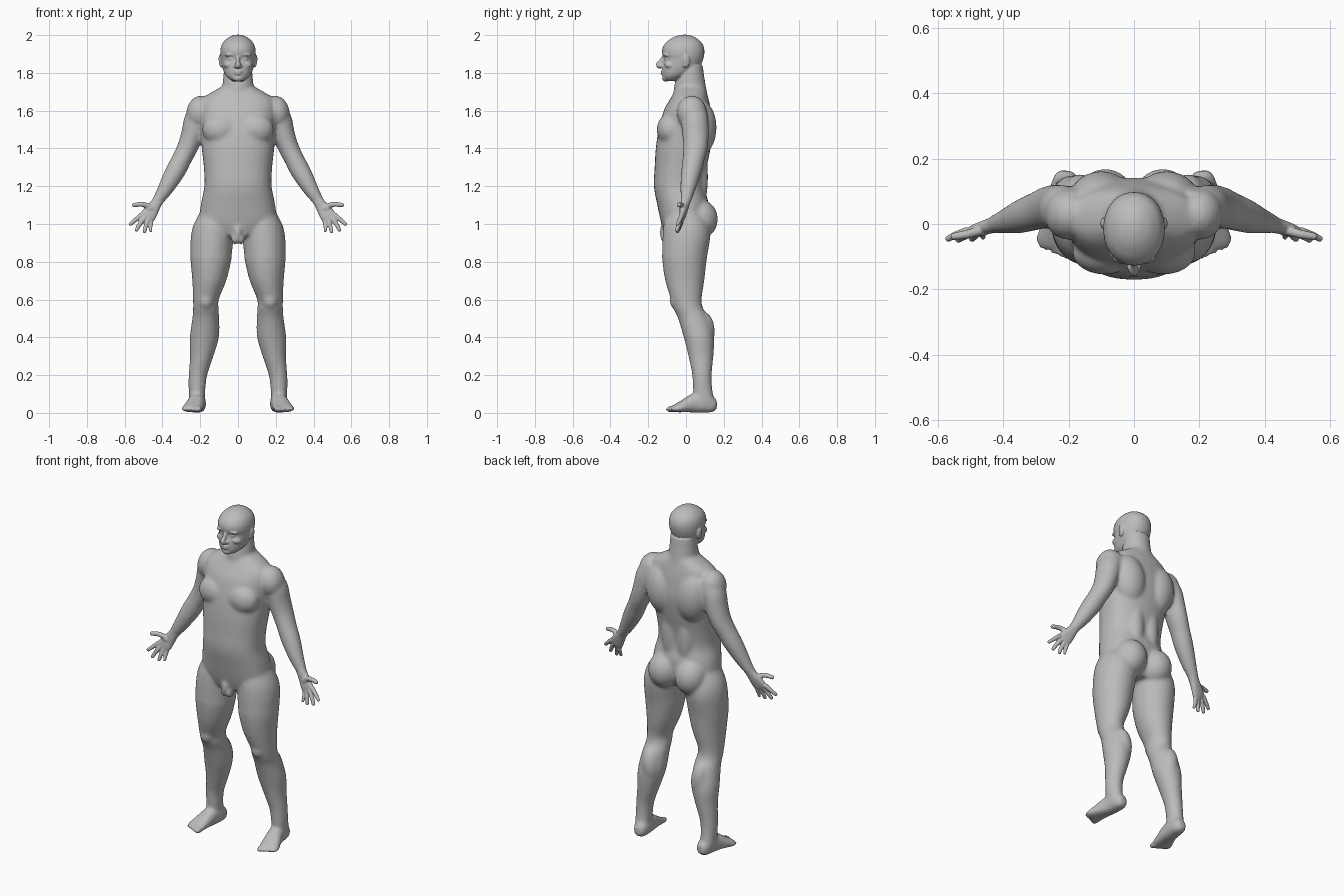
import bpy, bmesh, math
from mathutils import Vector, Matrix

if "Cube" in bpy.data.objects:
    bpy.data.objects.remove(bpy.data.objects["Cube"])

grey = bpy.data.materials.new("plain grey")
grey.use_nodes = True
grey.diffuse_color = (0.5, 0.5, 0.5, 1)
grey.node_tree.nodes["Principled BSDF"].inputs["Base Color"].default_value = (0.5, 0.5, 0.5, 1)


def spline(rows, steps=4):
    """Catmull-Rom interpolation through rows of numbers."""
    out = []
    for i in range(len(rows) - 1):
        p0, p1 = rows[max(i - 1, 0)], rows[i]
        p2, p3 = rows[i + 1], rows[min(i + 2, len(rows) - 1)]
        for k in range(steps):
            t = k / steps
            out.append([0.5 * (2 * b + (c - a) * t + (2 * a - 5 * b + 4 * c - d) * t * t
                               + (3 * b - a - 3 * c + d) * t ** 3)
                        for a, b, c, d in zip(p0, p1, p2, p3)])
    return out + [list(rows[-1])]


def tube(bm, rows, ref=(0, 1, 0), axis=None, power=2.0, sides=32):
    """Closed loft through rows of (x, y, z, half width, half depth)."""
    rows = spline(rows)
    pts = [Vector(r[:3]) for r in rows]
    rings = []
    for i, r in enumerate(rows):
        t = Vector(axis) if axis else pts[min(i + 1, len(pts) - 1)] - pts[max(i - 1, 0)]
        t.normalize()
        a = t.cross(Vector(ref)).normalized()
        b = a.cross(t)
        ring = []
        for k in range(sides):
            c, s = (f(2 * math.pi * k / sides) for f in (math.cos, math.sin))
            c, s = (math.copysign(abs(v) ** (2 / power), v) for v in (c, s))
            ring.append(bm.verts.new(pts[i] + a * c * r[3] + b * s * r[4]))
        rings.append(ring)
    for p, q in zip(rings, rings[1:]):
        for k in range(sides):
            j = (k + 1) % sides
            bm.faces.new((p[k], p[j], q[j], q[k]))
    bm.faces.new(rings[0])
    bm.faces.new(rings[-1])


def column(bm, rows, power=2.0, side=1):
    """Upright loft through rows of (z, centre x, half width, front y, back y)."""
    tube(bm, [(side * cx, (f + b) / 2, z, rx, (b - f) / 2) for z, cx, rx, f, b in rows],
         axis=(0, 0, 1), power=power)


def blob(bm, c, r, tilt=0.0):
    """Ellipsoid, tilted about the y axis."""
    m = Matrix.Translation(c) @ Matrix.Rotation(tilt, 4, 'Y') @ Matrix.Diagonal((*r, 1))
    bmesh.ops.create_uvsphere(bm, u_segments=24, v_segments=16, radius=1, matrix=m)


def pair(bm, c, r, tilt=0.0):
    for s in (1, -1):
        blob(bm, (s * c[0], c[1], c[2]), r, s * tilt)


def mirrored(rows, s):
    return [(s * r[0], *r[1:]) for r in rows]


def finish(name, bm, voxel, rounds):
    """Fuse the overlapping forms into one smooth skin."""
    bmesh.ops.recalc_face_normals(bm, faces=bm.faces)
    me = bpy.data.meshes.new(name)
    bm.to_mesh(me)
    bm.free()
    me.materials.append(grey)
    me.polygons.foreach_set("use_smooth", [True] * len(me.polygons))
    ob = bpy.data.objects.new(name, me)
    bpy.context.collection.objects.link(ob)
    fuse = ob.modifiers.new("fuse", 'REMESH')
    fuse.mode = 'VOXEL'
    fuse.voxel_size = voxel
    fuse.use_smooth_shade = True
    soft = ob.modifiers.new("soften", 'SMOOTH')
    soft.factor = 0.5
    soft.iterations = rounds


# --- Body: torso, neck, legs, feet and arms ---
bm = bmesh.new()
column(bm, [(1.735, 0, .07, -.045, .10), (1.70, 0, .135, -.062, .11), (1.66, 0, .19, -.085, .12),
            (1.6, 0, .2, -.118, .132), (1.5, 0, .198, -.145, .142), (1.4, 0, .192, -.16, .13),
            (1.3, 0, .181, -.166, .11), (1.2, 0, .178, -.17, .10), (1.1, 0, .197, -.152, .12),
            (1.0, 0, .2, -.13, .11), (.94, 0, .13, -.11, .08)], power=2.3)
column(bm, [(1.63, 0, .1, -.07, .12), (1.72, 0, .084, -.064, .107),
            (1.78, 0, .078, -.052, .097), (1.84, 0, .07, -.03, .088)])
pair(bm, (.09, -.085, 1.5), (.1, .07, .085))                 # chest
pair(bm, (.1, .07, 1.51), (.1, .092, .15), .12)              # upper back
pair(bm, (.05, .06, 1.25), (.055, .057, .2))                 # lower back
pair(bm, (.088, .072, 1.025), (.092, .097, .105))            # seat
pair(bm, (.1, .03, 1.665), (.1, .055, .04), .35)             # shoulder slope
pair(bm, (.205, .03, 1.592), (.068, .078, .088), -.2)        # shoulder cap
pair(bm, (.17, -.045, .595), (.042, .042, .05))              # kneecap
pair(bm, (.165, .085, .43), (.055, .068, .11), .08)          # calf
blob(bm, (0, -.108, .955), (.022, .033, .05))                # groin
pair(bm, (.016, -.1, .92), (.02, .032, .03))

leg = [(1.08, .11, .08, -.10, .08), (1.0, .126, .108, -.118, .12), (.93, .136, .114, -.124, .128),
       (.85, .142, .11, -.126, .116), (.8, .144, .107, -.125, .108), (.7, .152, .09, -.11, .097),
       (.6, .17, .068, -.08, .083), (.55, .17, .068, -.065, .092), (.5, .171, .071, -.042, .122),
       (.4, .178, .077, -.012, .148), (.3, .192, .062, .013, .145), (.2, .212, .049, .033, .136),
       (.12, .217, .044, .037, .14), (.05, .217, .041, .045, .155)]
foot = [(.207, .163, .045, .022, .025), (.209, .14, .045, .038, .042), (.213, .09, .05, .043, .049),
        (.22, .04, .05, .045, .05), (.232, -.01, .036, .052, .034), (.243, -.052, .024, .056, .022),
        (.247, -.07, .02, .05, .015)]
arm = [(.17, .04, 1.63, .05, .06), (.215, .045, 1.56, .066, .072), (.24, .05, 1.48, .06, .07),
       (.265, .05, 1.41, .055, .065), (.297, .04, 1.345, .052, .058), (.32, .032, 1.30, .053, .055),
       (.348, .022, 1.25, .05, .05), (.385, .01, 1.185, .041, .04), (.42, .001, 1.13, .031, .029),
       (.438, -.005, 1.1, .028, .023)]
for s in (1, -1):
    column(bm, leg, side=s)
    tube(bm, mirrored(foot, s), ref=(0, 0, 1), power=2.4)
    tube(bm, mirrored(arm, s))
    for i in range(5):                                       # toes, big to little
        r = .019 - .002 * i if i else .022
        x = .206 + .021 * i
        blob(bm, (s * x, -.078 + .008 * i, .019), (r * .75, .032, r * .85))
finish("body", bm, .009, 9)

# --- Head ---
bm = bmesh.new()
column(bm, [(1.757, 0, .03, -.105, -.045), (1.77, 0, .05, -.12, -.02), (1.79, 0, .068, -.125, .02),
            (1.82, 0, .08, -.126, .06), (1.85, 0, .087, -.122, .083), (1.875, 0, .091, -.117, .092),
            (1.9, 0, .094, -.126, .097), (1.93, 0, .092, -.125, .096), (1.96, 0, .08, -.107, .083),
            (1.985, 0, .054, -.074, .054), (1.997, 0, .03, -.045, .028), (2.002, 0, .012, -.02, .005)],
       power=2.1)
column(bm, [(1.71, 0, .08, -.058, .102), (1.78, 0, .077, -.05, .096), (1.84, 0, .072, -.03, .088)])
tube(bm, [(0, -.113, 1.893, .009, .009), (0, -.13, 1.865, .01, .012),
          (0, -.146, 1.842, .014, .014), (0, -.132, 1.828, .01, .01)])   # nose
pair(bm, (.013, -.13, 1.836), (.01, .013, .009))             # nostril wings
pair(bm, (.036, -.098, 1.873), (.018, .017, .009))           # eyes
pair(bm, (.036, -.103, 1.897), (.034, .019, .009), .12)      # brows
pair(bm, (.047, -.083, 1.845), (.031, .032, .02), .3)        # cheekbones
blob(bm, (0, -.122, 1.808), (.024, .014, .006))              # lips
blob(bm, (0, -.121, 1.795), (.02, .014, .006))
blob(bm, (0, -.107, 1.772), (.03, .02, .018))                # chin
pair(bm, (.093, .002, 1.862), (.009, .019, .033), .12)       # ears
pair(bm, (.09, -.006, 1.842), (.008, .011, .014))
finish("head", bm, .005, 4)

# --- Hands ---
palm = [(.41, .004, 1.145, .03, .028), (.432, -.004, 1.11, .029, .024), (.455, -.011, 1.075, .036, .02),
        (.475, -.019, 1.045, .041, .017), (.489, -.025, 1.025, .037, .012)]
fingers = [((.51, -.022, 1.05), (.545, -.034, 1.02), (.568, -.045, 1.0), .0115),
           ((.494, -.025, 1.036), (.521, -.038, .998), (.537, -.048, .969), .012),
           ((.476, -.025, 1.024), (.489, -.038, .986), (.495, -.046, .96), .0115),
           ((.459, -.022, 1.012), (.463, -.032, .985), (.462, -.04, .965), .010),
           ((.45, -.014, 1.085), (.505, -.03, 1.104), (.55, -.038, 1.1), .0135)]
for name, s in (("left_hand", 1), ("right_hand", -1)):
    bm = bmesh.new()
    tube(bm, mirrored(palm, s), power=2.3)
    blob(bm, (s * .467, -.018, 1.083), (.03, .018, .022), s * -.2)   # thumb pad
    for a, b, c, r in fingers:
        tube(bm, mirrored([(*a, r * 1.15, r * 1.15), (*b, r, r), (*c, r * .85, r * .85)], s),
             sides=16)
        blob(bm, (s * c[0], c[1], c[2]), (r * .85,) * 3)
    finish(name, bm, .004, 4)
